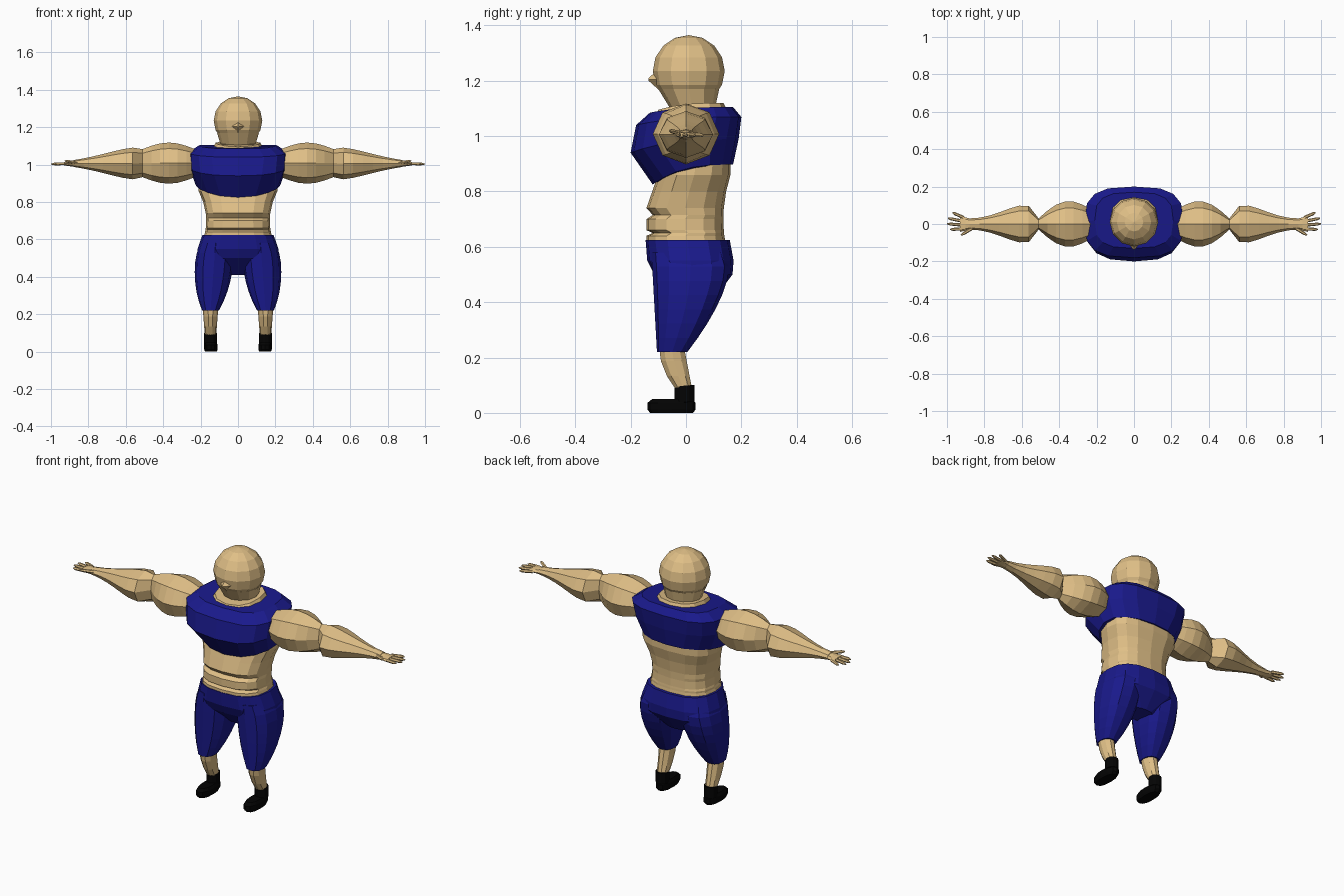
import bpy, bmesh, math
from mathutils import Vector, Matrix

if "Cube" in bpy.data.objects:
    bpy.data.objects.remove(bpy.data.objects["Cube"])


def material(name, colour):
    mat = bpy.data.materials.new(name)
    mat.use_nodes = True
    mat.diffuse_color = (*colour, 1)
    shader = mat.node_tree.nodes["Principled BSDF"]
    shader.inputs["Base Color"].default_value = (*colour, 1)
    return mat


SKIN = material("skin", (0.74, 0.52, 0.24))
BLUE = material("blue cloth", (0.01, 0.01, 0.26))
BLACK = material("black shoe", (0.001, 0.001, 0.001))


def mix(start, end, t):
    return start + (end - start) * t


def steps(count):
    """Evenly spaced values from zero to one."""
    return [i / count for i in range(count + 1)]


def add_object(name, bm, mat, mirror):
    bmesh.ops.recalc_face_normals(bm, faces=bm.faces)
    mesh = bpy.data.meshes.new(name)
    bm.to_mesh(mesh)
    bm.free()
    mesh.materials.append(mat)
    obj = bpy.data.objects.new(name, mesh)
    bpy.context.collection.objects.link(obj)
    if mirror:
        obj.modifiers.new("Mirror", 'MIRROR').use_mirror_merge = False


def ring(centre, axis_a, axis_b, sides, power):
    """Superellipse outline spanned by two half axes."""
    points = []
    for i in range(sides):
        angle = math.tau * i / sides
        cosine, sine = math.cos(angle), math.sin(angle)
        points.append(Vector(centre)
                      + Vector(axis_a) * math.copysign(abs(cosine) ** (2 / power), cosine)
                      + Vector(axis_b) * math.copysign(abs(sine) ** (2 / power), sine))
    return points


def slab(z, front, back, half_width, x=0, lift=0, sides=12, power=2.4):
    """Horizontal outline, rising steeply from the front by lift and levelling off behind."""
    points = ring((x, (front + back) / 2, z), (half_width, 0, 0),
                  (0, (back - front) / 2, 0), sides, power)
    for point in points:
        point.z += lift * (1 - abs((back - point.y) / (back - front)) ** 3)
    return points


def limb(x, z, depth, height):
    """Upright octagonal outline across an arm."""
    return ring((x, 0, z), (0, depth, 0), (0, 0, height), 8, 2)


def loft(name, rings, mat, mirror=False):
    """Join successive outlines into a closed skin."""
    bm = bmesh.new()
    loops = [[bm.verts.new(point) for point in outline] for outline in rings]
    for lower, upper in zip(loops, loops[1:]):
        for i in range(len(lower)):
            bm.faces.new((lower[i - 1], lower[i], upper[i], upper[i - 1]))
    bm.faces.new(loops[0])
    bm.faces.new(loops[-1])
    add_object(name, bm, mat, mirror)


# Head: faceted ball, jaw narrowing to the neck, small pointed nose
head = bmesh.new()
bmesh.ops.create_uvsphere(head, u_segments=12, v_segments=8, radius=0.13,
                          matrix=Matrix.Translation((0, 0.01, 1.235)))
add_object("head", head, SKIN, False)
loft("jaw", [slab(1.08, -0.045, 0.1, 0.085, power=2),
             slab(1.17, -0.1, 0.12, 0.112, power=2)], SKIN)
nose = bmesh.new()
bmesh.ops.create_cone(nose, cap_ends=True, segments=4, radius1=0.05, radius2=0.005, depth=0.05,
                      matrix=Matrix.Translation((0, -0.11, 1.205)) @ Matrix.Rotation(math.pi / 2, 4, 'X'))
add_object("nose", nose, SKIN, False)

# Collar: thin skin disc in the neckline
loft("collar", [slab(1.07, -0.115, 0.145, 0.13, lift=0.03),
                slab(1.095, -0.1, 0.135, 0.12, lift=0.025)], SKIN)

# Shirt: barrel chest whose hem dips at the front
shirt = []
for z, front, back, half, power in ((0.825, -0.12, 0.17, 0.225, 2.2), (0.94, -0.2, 0.19, 0.26, 2.7),
                                    (1.04, -0.18, 0.2, 0.265, 3), (1.085, -0.13, 0.17, 0.21, 3)):
    shirt.append(slab(z, front, back, half, lift=0.02 + 0.2 * (1.085 - z), sides=16, power=power))
loft("shirt", shirt, BLUE)

# Waist: narrow in the middle, with two grooves across the stomach
waist = []
for i, z in enumerate((0.6, 0.64, 0.65, 0.66, 0.7, 0.715, 0.74, 0.8, 0.86, 0.9)):
    flare = (min(z, 0.86) - 0.7) ** 2
    front = -0.12 if i in (2, 5) else -0.143 + 0.35 * max(0, z - 0.74)
    waist.append(slab(z, front, 0.135 + flare, 0.17 + 1.6 * flare, sides=16, power=2.6))
loft("waist", waist, SKIN)

# Shorts: pelvis sloping in to the crotch, and two tapering legs
loft("shorts_pelvis", [slab(z, front, back, half, sides=16, power=2.6)
                       for z, front, back, half in ((0.625, -0.146, 0.158, 0.19),
                                                    (0.55, -0.14, 0.172, 0.216),
                                                    (0.5, -0.115, 0.168, 0.22),
                                                    (0.41, -0.02, 0.1, 0.07))], BLUE)
legs = []
for t in steps(7):
    tuck = (1 - t) ** 8
    legs.append(slab(mix(0.58, 0.22, t), mix(-0.125, -0.105, t),
                     0.17 - 0.165 * t ** 1.7 - 0.03 * tuck,
                     0.105 - 0.06 * t ** 3 - 0.03 * tuck, x=mix(0.12, 0.147, t)))
loft("shorts_legs", legs, BLUE, mirror=True)

# Shins lean back down to the ankles
loft("shins", [slab(mix(0.24, 0.08, t), -0.1 + 0.065 * t * t, mix(-0.005, 0.025, t),
                    mix(0.042, 0.03, t), x=0.147, sides=10, power=2)
               for t in steps(3)], SKIN, mirror=True)

# Shoes: ankle cuff and rounded foot
loft("shoe_cuffs", [slab(z, -0.042, 0.031, 0.034, x=0.147, lift=0.01, power=2)
                    for z in (0.03, 0.09)], BLACK, mirror=True)
loft("shoe_feet", [slab(z, -0.05 - 0.09 * size, -0.05 + 0.085 * size, 0.036 * size, x=0.145)
                   for z, size in ((0, 0.88), (0.012, 1), (0.036, 1), (0.05, 0.8))],
     BLACK, mirror=True)

# Arms: swelling upper arm, pinched elbow, forearm thinning to the wrist
arm = []
for t in steps(6):
    swell = math.sin(math.pi * t)
    arm.append(limb(mix(0.23, 0.51, t), 1.008, mix(0.08, 0.03, t) + 0.065 * swell,
                    0.075 + 0.035 * swell))
for t in steps(7)[1:]:
    swell = math.sin(math.pi * t ** 0.6) * (1 - t)
    arm.append(limb(mix(0.51, 0.88, t), 1.006, 0.03 + 0.095 * swell,
                    mix(0.075, 0.018, t) + 0.025 * swell))
loft("arms", arm, SKIN, mirror=True)

# Hands: flat palm, four fanned fingers and a thumb
loft("palms", [limb(mix(0.87, 0.93, t), 1.005, mix(0.028, 0.042, t), mix(0.018, 0.009, t))
               for t in steps(2)], SKIN, mirror=True)


def finger(name, start, end):
    start, end = Vector(start), Vector(end)
    side = (end - start).cross((0, 0, 1)).normalized()
    up = side.cross(end - start).normalized()
    loft(name, [ring(start.lerp(end, t), side * size, up * size, 6, 2)
                for t, size in ((0, 0.009), (0.8, 0.008), (1, 0.003))], SKIN, mirror=True)


for i, name in enumerate(("index_fingers", "middle_fingers", "ring_fingers", "little_fingers")):
    spread = i - 1.3
    finger(name, (0.91, 0.02 * spread, 1.005), (1 - 0.01 * spread ** 2, 0.03 * spread + 0.01, 1.003))
finger("thumbs", (0.86, -0.02, 1.01), (0.925, -0.06, 1.02))
